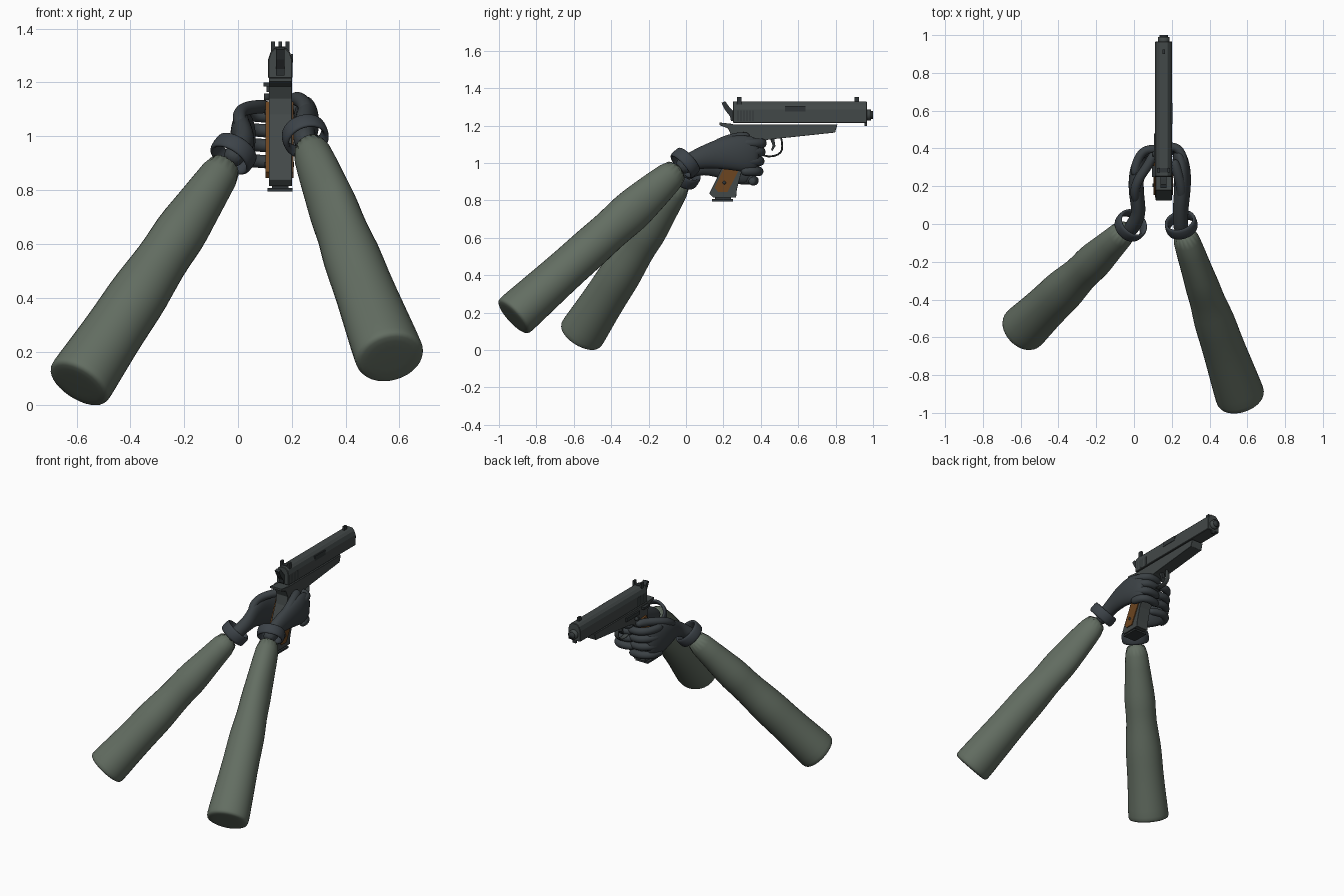
import bpy, bmesh, math
from mathutils import Vector

if "Cube" in bpy.data.objects:
    bpy.data.objects.remove(bpy.data.objects["Cube"])

GX = 0.157  # centre plane of the pistol


def material(name, col):
    m = bpy.data.materials.new(name)
    m.diffuse_color = (*col, 1)
    m.use_nodes = True
    m.node_tree.nodes["Principled BSDF"].inputs["Base Color"].default_value = m.diffuse_color
    return m


SLEEVE = material("sleeve green", (0.125, 0.155, 0.122))
CUFF = material("cuff slate", (0.046, 0.056, 0.066))
GLOVE = material("glove slate", (0.043, 0.052, 0.058))
STEEL = material("gun steel", (0.055, 0.065, 0.065))
DARK = material("dark steel", (0.030, 0.036, 0.038))
WOOD = material("grip wood", (0.150, 0.058, 0.014))


def finish(name, bm, mat, smooth=False, bevel=0, subsurf=0):
    bmesh.ops.recalc_face_normals(bm, faces=bm.faces)
    me = bpy.data.meshes.new(name)
    bm.to_mesh(me)
    bm.free()
    me.materials.append(mat)
    for p in me.polygons:
        p.use_smooth = smooth
    ob = bpy.data.objects.new(name, me)
    bpy.context.collection.objects.link(ob)
    if bevel:
        b = ob.modifiers.new("bevel", "BEVEL")
        b.width, b.segments = bevel, 1
    if subsurf:
        s = ob.modifiers.new("subsurf", "SUBSURF")
        s.levels = s.render_levels = subsurf
    return ob


def loft(name, rings, mat, ref=(0, 0, 1), sides=12, caps=True, loop=False, subsurf=2):
    """Skin a tube through rings of (centre, side radius, up radius)."""
    bm = bmesh.new()
    ref, n, rows = Vector(ref), len(rings), []
    pts = [Vector(r[0]) for r in rings]
    for i, (c, ru, rv) in enumerate(rings):
        t = (pts[-1] - pts[0]) if loop else pts[min(i + 1, n - 1)] - pts[max(i - 1, 0)]
        side = t.cross(ref).normalized()
        up = side.cross(t).normalized()
        rows.append([bm.verts.new(pts[i] + side * ru * math.cos(a) + up * rv * math.sin(a))
                     for a in (2 * math.pi * k / sides for k in range(sides))])
    for i in range(n if loop else n - 1):
        a, b = rows[i], rows[(i + 1) % n]
        for k in range(sides):
            j = (k + 1) % sides
            bm.faces.new((a[k], a[j], b[j], b[k]))
    if caps and not loop:
        bm.faces.new(rows[0])
        bm.faces.new(rows[-1])
    return finish(name, bm, mat, True, subsurf=subsurf)


def finger(name, pts, r):
    rings = [(p, r, r) for p in pts]
    tip, last = Vector(pts[-1]), Vector(pts[-2])
    rings.append((tip + (tip - last).normalized() * r * 0.7, r * 0.6, r * 0.6))
    loft(name, rings, GLOVE, sides=8)


def extrude(name, poly, x0, x1, mat, bevel=0):
    """Side profile (y, z) extruded across x."""
    bm = bmesh.new()
    f = bm.faces.new([bm.verts.new((x0, y, z)) for y, z in poly])
    g = bmesh.ops.extrude_face_region(bm, geom=[f])["geom"]
    bmesh.ops.translate(bm, verts=[v for v in g if isinstance(v, bmesh.types.BMVert)],
                        vec=(x1 - x0, 0, 0))
    return finish(name, bm, mat, bevel=bevel)


def box(name, x, y, z, mat, bevel=0):
    return extrude(name, [(y[0], z[0]), (y[1], z[0]), (y[1], z[1]), (y[0], z[1])],
                   x[0], x[1], mat, bevel)


def cylinder(name, a, b, r, mat, ref=(0, 0, 1)):
    return loft(name, [(a, r, r), (b, r, r)], mat, ref, 16, subsurf=0)


# Sleeves and cuffs: (fraction along arm, side radius, up radius)
ARMS = {
    "right": ((.25, -.005, 1.0), (.565, -.92, .18),
              [(.02, .068, .075), (.15, .075, .092), (.29, .084, .114), (.36, .092, .112),
               (.44, .092, .106), (.54, .110, .112), (.66, .110, .110), (.8, .120, .115),
               (.96, .131, .122), (.99, .131, .122), (1, .122, .114), (1, .06, .06)]),
    "left": ((-.017, -.008, .935), (-.59, -.56, .083),
             [(.02, .070, .072), (.16, .076, .078), (.32, .098, .100), (.38, .098, .100),
              (.46, .093, .098), (.6, .114, .112), (.68, .114, .112), (.8, .116, .114),
              (.96, .128, .124), (.99, .128, .124), (1, .119, .115), (1, .06, .06)]),
}
for side, (a, b, prof) in ARMS.items():
    a, b = Vector(a), Vector(b)
    d = (b - a).normalized()
    loft(side + "_sleeve", [(a.lerp(b, t) + d * (.001 * i), u * 1.02, v * 1.02)
                            for i, (t, u, v) in enumerate(prof)],
         SLEEVE, sides=16, subsurf=1)
    loft(side + "_cuff", [(a + d * s, r, r) for s, r in
                          ((-.032, .066), (-.036, .080), (-.025, .088), (.025, .088),
                           (.034, .080), (.030, .066))],
         CUFF, sides=20, loop=True, subsurf=1)

# Right hand: palm, four fingers round the front of the grip, thumb
loft("right_palm", [((.25, -.05, .965), .04, .045), ((.245, .02, 1.005), .043, .05),
                    ((.247, .09, 1.03), .043, .062), ((.257, .18, 1.05), .046, .085),
                    ((.258, .28, 1.055), .047, .102), ((.245, .35, 1.045), .042, .102),
                    ((.232, .39, 1.045), .03, .085)], GLOVE)
for i, z in enumerate((1.105, 1.06, 1.01, .955)):
    y = .405 - .006 * i
    finger("right_finger_%d" % (i + 1),
           [(.265, .29, z), (.258, .36, z), (.232, y, z), (.19, y + .005, z), (.14, y - .01, z)], .028)
finger("right_thumb", [(.25, .11, 1.06), (.255, .18, 1.11), (.235, .26, 1.135), (.215, .32, 1.14)], .03)

# Left hand
loft("left_palm", [((-.03, -.05, .90), .04, .04), ((.0, .0, .95), .043, .043),
                   ((.03, .06, .985), .039, .05), ((.012, .15, 1.005), .042, .08),
                   ((.01, .25, 1.0), .042, .108), ((.025, .32, .99), .040, .108),
                   ((.045, .36, .985), .03, .09)], GLOVE)
for i, z in enumerate((1.08, 1.025, .97, .91)):
    y = .40 - .01 * i
    finger("left_finger_%d" % (i + 1),
           [(.0, .25, z), (.012, .33, z), (.045, y - .015, z), (.09, y, z - .004), (.15, y - .015, z - .008)],
           .027)
finger("left_thumb", [(.015, .11, 1.03), (-.002, .18, 1.085), (.03, .25, 1.105), (.075, .31, 1.11),
                      (.1, .36, 1.11)], .028)

# Slide: rounded-top section run along y
section = [(-.045, 1.215), (.045, 1.215), (.045, 1.285), (.036, 1.312), (.02, 1.328),
           (-.02, 1.328), (-.036, 1.312), (-.045, 1.285)]
bm = bmesh.new()
ends = [[bm.verts.new((GX + x, y, z)) for x, z in section] for y in (.25, .967)]
for k in range(8):
    j = (k + 1) % 8
    bm.faces.new((ends[0][k], ends[0][j], ends[1][j], ends[1][k]))
bm.faces.new(ends[0])
bm.faces.new(ends[1])
finish("slide", bm, STEEL, bevel=.003)
box("ejection_port", (GX + .04, GX + .0475), (.53, .64), (1.275, 1.306), DARK)
for i in range(6):  # grooves at the back of the slide
    y = .275 + i * .016
    for s in (-1, 1):
        box("slide_groove", (GX + s * .044, GX + s * .046), (y, y + .006), (1.225, 1.28), DARK)

# Barrel, guide rod, sights, hammer
cylinder("barrel", (GX, .95, 1.257), (GX, .99, 1.257), .030, STEEL)
cylinder("muzzle", (GX, .985, 1.257), (GX, 1.0, 1.257), .022, DARK)
box("guide_rod", (GX - .012, GX + .012), (.955, .967), (1.197, 1.22), DARK)
box("front_sight", (GX - .007, GX + .007), (.90, .925), (1.32, 1.353), DARK)
for x in (-.027, .027):
    box("rear_sight_post", (GX + x - .007, GX + x + .007), (.272, .297), (1.31, 1.353), DARK)
box("rear_sight_base", (GX - .034, GX + .034), (.272, .297), (1.31, 1.333), DARK)
extrude("hammer", [(.26, 1.225), (.26, 1.27), (.235, 1.295), (.21, 1.33), (.19, 1.322),
                   (.208, 1.285), (.235, 1.25), (.24, 1.225)], GX - .016, GX + .016, DARK)

# Frame with grip and beavertail
extrude("frame", [(.25, 1.207), (.81, 1.207), (.797, 1.163), (.44, 1.125), (.39, 1.11), (.355, 1.06),
                  (.295, .945), (.272, .86), (.268, .815), (.145, .815), (.125, .838), (.185, .96),
                  (.235, 1.08), (.245, 1.14), (.225, 1.185), (.178, 1.203), (.178, 1.217), (.25, 1.209)],
        GX - .042, GX + .043, STEEL, .003)
box("magazine_base", (GX - .047, GX + .045), (.14, .25), (.795, .807), DARK)
box("magazine", (GX - .03, GX + .03), (.155, .24), (.80, .84), DARK)
panel = [(.153, .868), (.172, .845), (.222, .845), (.28, .958), (.335, 1.08), (.315, 1.125),
         (.27, 1.13), (.24, 1.06), (.195, .958)]
for name, s, t in (("left", -1, .055), ("right", 1, .049)):
    extrude(name + "_grip_panel", panel, GX + s * .04, GX + s * t, WOOD)
    for y, z in ((.205, .895), (.285, 1.09)):
        cylinder(name + "_grip_screw", (GX + s * .04, y, z), (GX + s * (t + .003), y, z), .009, DARK)

# Trigger guard and trigger
loft("trigger_guard", [((GX, y, z), .006, .018) for y, z in
                       ((.385, 1.07), (.41, 1.035), (.47, 1.033), (.512, 1.055), (.517, 1.09), (.508, 1.14))],
     STEEL, (1, 0, 0), 8, subsurf=1)
extrude("trigger", [(.445, 1.14), (.47, 1.14), (.478, 1.09), (.462, 1.065), (.455, 1.07), (.463, 1.095)],
        GX - .012, GX + .012, DARK)

# Controls on the left side
box("safety_lever", (GX - .062, GX - .04), (.25, .31), (1.185, 1.2), DARK)
box("slide_stop", (GX - .052, GX - .04), (.34, .48), (1.165, 1.19), DARK)
cylinder("magazine_button", (GX - .06, .37, 1.145), (GX - .04, .37, 1.145), .013, DARK)
